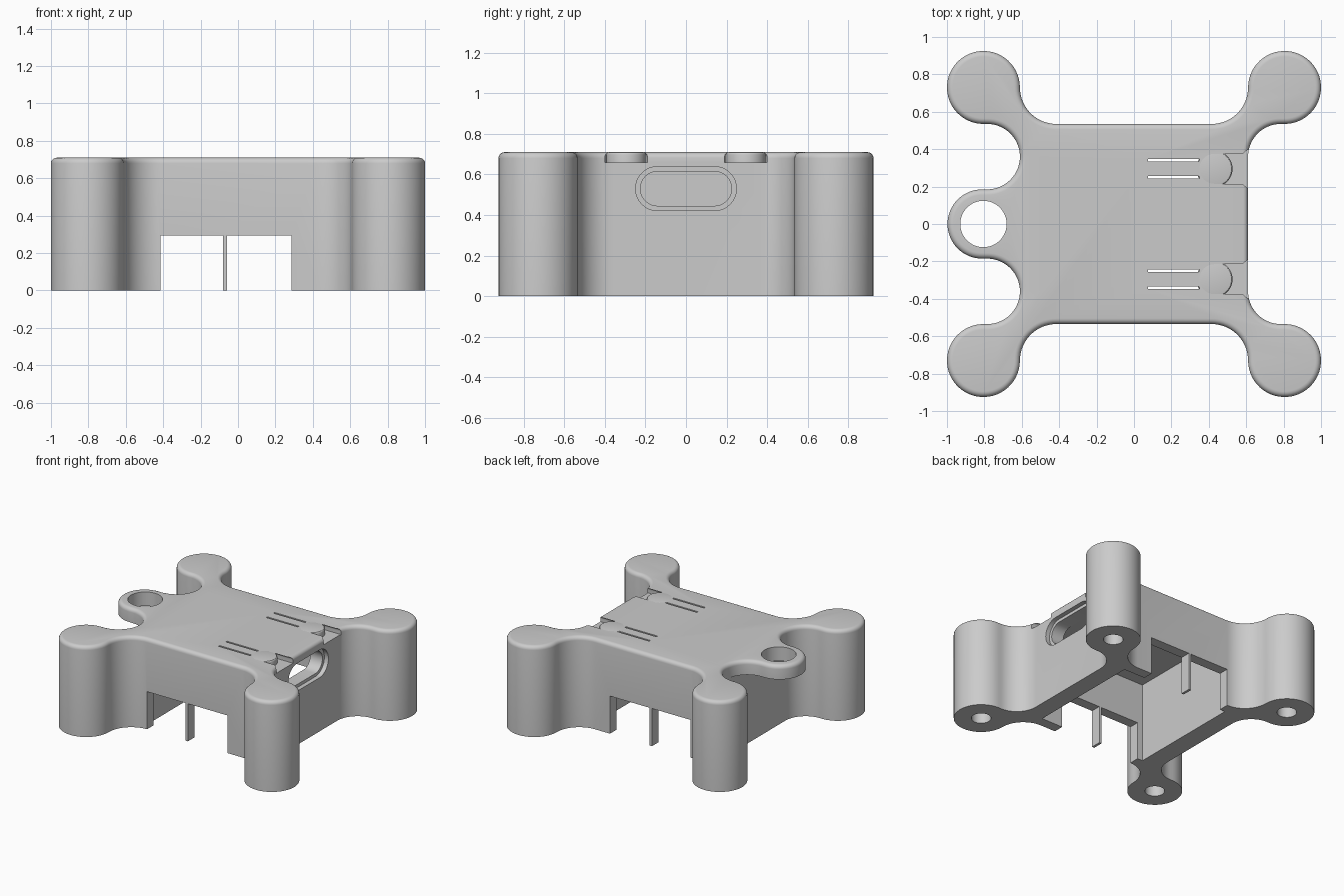
import bpy, bmesh, math

if "Cube" in bpy.data.objects:
    bpy.data.objects.remove(bpy.data.objects["Cube"])

TOP, R = 0.71, 0.03          # top height, edge rounding


def arc(cx, cy, r, a0, a1, n=16):
    return [(cx + r * math.cos(math.radians(a0 + (a1 - a0) * i / n)),
             cy + r * math.sin(math.radians(a0 + (a1 - a0) * i / n))) for i in range(n + 1)]


def rounded(z0, z1, r, n=5):
    """Levels (z, inset) with a quarter-round at the top."""
    return [(z0, 0)] + [(z1 - r + r * math.sin(i / n * math.pi / 2),
                         r * (1 - math.cos(i / n * math.pi / 2))) for i in range(n + 1)]


def prism(name, outline, levels, place=lambda x, y, z: (x, y, z)):
    """Stack inset copies of an outline and cap both ends."""
    bm = bmesh.new()
    rings = [[bm.verts.new(place(x, y, z)) for x, y in outline(d)] for z, d in levels]
    n = len(rings[0])
    for a, b in zip(rings, rings[1:]):
        for i in range(n):
            j = (i + 1) % n
            bm.faces.new((a[i], a[j], b[j], b[i]))
    bm.faces.new(rings[0])
    bm.faces.new(rings[-1])
    bmesh.ops.recalc_face_normals(bm, faces=bm.faces)
    me = bpy.data.meshes.new(name)
    bm.to_mesh(me)
    bm.free()
    ob = bpy.data.objects.new(name, me)
    bpy.context.collection.objects.link(ob)
    return ob


def box(name, x0, x1, y0, y1, z0, z1):
    return prism(name, lambda d: [(x0, y0), (x1, y0), (x1, y1), (x0, y1)], [(z0, 0), (z1, 0)])


def disc(name, cx, cy, r, levels):
    return prism(name, lambda d: arc(cx, cy, r - d, 0, 360, 48)[:-1], levels)


def combine(target, other, op):
    other.hide_render = True
    m = target.modifiers.new(op.lower(), 'BOOLEAN')
    m.operation, m.solver, m.object = op, 'EXACT', other
    bpy.context.view_layer.objects.active = target
    bpy.ops.object.modifier_apply(modifier=m.name)
    bpy.data.objects.remove(other)


# Case outline: one quarter with corner post, mirrored around
def case_outline(d):
    q = arc(0.785, 0.36, 0.175 + d, 180, 90)
    q += arc(0.805, 0.73, 0.195 - d, -90, 180, 40)
    q += arc(0.415, 0.73, 0.195 + d, 0, -90)
    return (q + [(-x, y) for x, y in reversed(q)] + [(-x, -y) for x, y in q]
            + [(x, -y) for x, y in reversed(q)])


# Keyring tab outline with flared neck
def tab_outline(d):
    return ([(-0.5, 0.36)] + arc(-0.785, 0.36, 0.175 + d, 0, -90)
            + arc(-0.812, 0, 0.185 - d, 90, 270, 32)
            + arc(-0.785, -0.36, 0.175 + d, 90, 0) + [(-0.5, -0.36)])


# Rounded port outline (y, z)
def port_outline(d):
    r = 0.085 - d
    return arc(0.14, 0.53, r, -90, 90) + arc(-0.14, 0.53, r, 90, 270)


case = prism("case", case_outline, rounded(0, TOP, R))
combine(case, prism("tab", tab_outline, rounded(0.6, TOP, R)), 'UNION')

# Cavity, side slots split by a thin strut, port and ring hole
cutters = [
    box("cavity", -0.46, 0.47, -0.455, 0.455, -0.1, 0.62),
    box("slot_left", -0.415, -0.08, -0.7, 0.7, -0.1, 0.295),
    box("slot_right", -0.06, 0.285, -0.7, 0.7, -0.1, 0.295),
    prism("port", port_outline, [(0.4, 0), (0.575, 0), (0.575, -0.024), (0.7, -0.024)],
          lambda a, b, c: (c, a, b)),
    disc("ring_hole", -0.805, 0, 0.124, [(0.5, 0), (0.8, 0)]),
]

# Screw holes under the corner posts
for sx in (-1, 1):
    for sy in (-1, 1):
        cutters.append(disc("screw_hole", sx * 0.805, sy * 0.73, 0.07, [(-0.1, 0), (0.5, 0)]))

# Button recesses open to the right, and flex slits
for s in (-1, 1):
    cy = s * 0.295

    def recess(d, cy=cy):
        r = 0.105 - d
        return [(0.8, cy + r)] + arc(0.43, cy, r, 90, 270, 24) + [(0.8, cy - r)]

    levels = rounded(0.66, TOP, 0.025)
    cutters.append(prism("recess", recess, levels + [(0.8, levels[-1][1])]))
    for o in (-0.045, 0.045):
        cutters.append(box("slit", 0.075, 0.35, cy + o - 0.007, cy + o + 0.007, 0.5, 0.8))

for c in cutters:
    combine(case, c, 'DIFFERENCE')

# Round buttons
buttons = [disc("button", 0.43, s * 0.295, 0.097, rounded(0.63, TOP, 0.012, 3)) for s in (-1, 1)]

bpy.ops.object.select_all(action='DESELECT')
for ob in [case] + buttons:
    ob.select_set(True)
bpy.context.view_layer.objects.active = case
bpy.ops.object.shade_smooth_by_angle(angle=math.radians(30))
